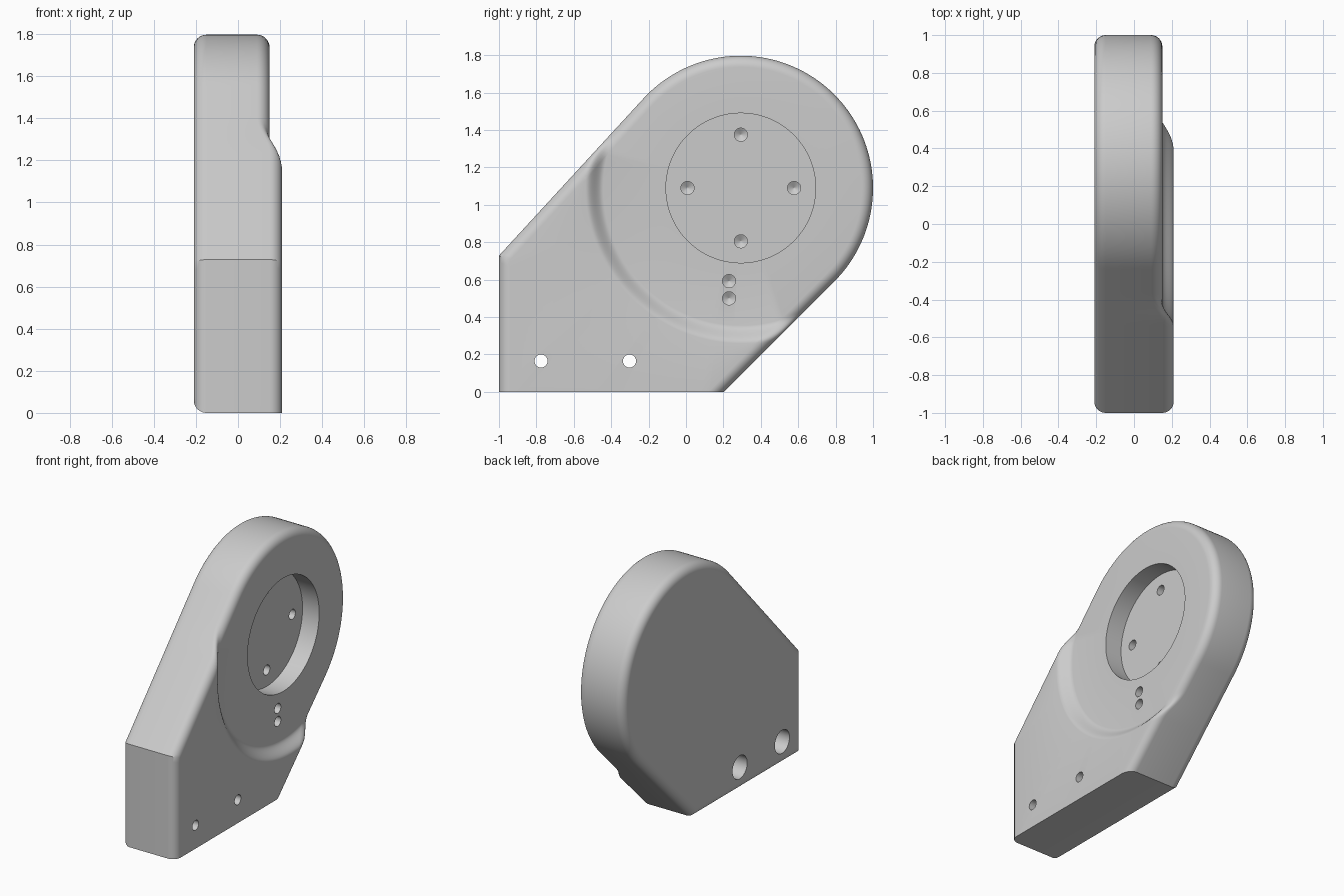
import bpy, bmesh
from math import sin, cos, tan, pi, radians, hypot

old = bpy.data.objects.get("Cube")
if old:
    bpy.data.objects.remove(old)

grey = bpy.data.materials.new("light grey")
grey.use_nodes = True
colour = (0.6, 0.6, 0.6, 1)
grey.diffuse_color = colour
grey.node_tree.nodes["Principled BSDF"].inputs["Base Color"].default_value = colour

CY, CZ, R = 0.293, 1.09, 0.707      # round head, centre and radius
BACK, HEAD, BASE = -0.21, 0.15, 0.21  # depth levels along x
ROUND, BORE, FLOOR = 0.06, 0.4, 0.02
LOW, HIGH = radians(-45), radians(137.4)  # ends of the head arc


def skin(bm, rings):
    """Skin closed rings of points and cap both ends."""
    loops = [[bm.verts.new(p) for p in ring] for ring in rings]
    for a, b in zip(loops, loops[1:]):
        for i in range(len(a)):
            j = (i + 1) % len(a)
            bm.faces.new((a[i], a[j], b[j], b[i]))
    bm.faces.new(loops[0][::-1])
    bm.faces.new(loops[-1])


def finish(bm, name):
    bmesh.ops.remove_doubles(bm, verts=bm.verts[:], dist=1e-5)
    bmesh.ops.recalc_face_normals(bm, faces=bm.faces[:])
    mesh = bpy.data.meshes.new(name)
    bm.to_mesh(mesh)
    bm.free()
    mesh.materials.append(grey)
    obj = bpy.data.objects.new(name, mesh)
    bpy.context.collection.objects.link(obj)
    return obj


def outline(inset, bottom):
    """Side outline in y, z, shrunk by inset, with its own bottom height."""
    r, left = R - inset, -1 + inset
    n = 72
    arc = [(CY + r * cos(LOW + (HIGH - LOW) * i / n),
            CZ + r * sin(LOW + (HIGH - LOW) * i / n)) for i in range(n + 1)]
    start, end = arc[0], arc[-1]
    shoulder = (left, end[1] - (end[0] - left) * tan(HIGH - pi / 2))
    corners = [end, shoulder, (left, bottom),
               (start[0] - start[1] + bottom, bottom), start]
    points = arc[:-1]
    for (a, b), count in zip(zip(corners, corners[1:]), (60, 20, 30, 60)):
        points += [(a[0] + (b[0] - a[0]) * i / count,
                    a[1] + (b[1] - a[1]) * i / count) for i in range(count)]
    return points


def front(y, z):
    """Front surface level: a soft step from the head up to the base."""
    t = min(max((hypot(y - CY, z - CZ) - 0.735) / 0.095, 0), 1)
    return HEAD + (BASE - HEAD) * t * t * (3 - 2 * t)


# Body: bore floor and wall, stepped front, rounded rims, flat back
rim = outline(ROUND, 0)


def circle_ring(radius, level=None):
    ring = []
    for y, z in rim:
        d = hypot(y - CY, z - CZ)
        k = min(radius, d) / d
        y, z = CY + (y - CY) * k, CZ + (z - CZ) * k
        ring.append((front(y, z) if level is None else level, y, z))
    return ring


rings = [circle_ring(BORE, FLOOR), circle_ring(BORE)]
rings += [circle_ring(0.735 + 0.095 * i / 10) for i in range(11)]
STEPS = 8
for i in range(STEPS + 1):
    a = pi / 2 * i / STEPS
    rings.append([(front(y, z) - ROUND * (1 - cos(a)), y, z)
                  for y, z in outline(ROUND * (1 - sin(a)), 0)])
for i in range(STEPS + 1):
    a = pi / 2 * i / STEPS
    inset = ROUND * (1 - cos(a))
    rings.append([(BACK + ROUND * (1 - sin(a)), y, z)
                  for y, z in outline(inset, inset)])
bm = bmesh.new()
skin(bm, rings)
body = finish(bm, "bracket_body")

# Drill shapes: blind holes with a conical end, and counterbored through holes
bm = bmesh.new()


def drill(y, z, profile, sides=32):
    skin(bm, [[(x, y + r * cos(2 * pi * i / sides), z + r * sin(2 * pi * i / sides))
               for i in range(sides)] for r, x in profile])


def blind(y, z, top):
    drill(y, z, [(0.035, top + 0.05), (0.035, top - 0.1), (0.002, top - 0.12)])


for i in range(4):
    blind(CY + 0.285 * cos(i * pi / 2), CZ + 0.285 * sin(i * pi / 2), FLOOR)
for z in (0.5, 0.592):
    blind(0.23, z, HEAD)
for y in (-0.775, -0.302):
    drill(y, 0.165, [(0.035, 0.3), (0.035, BACK + 0.1), (0.082, BACK + 0.1), (0.082, -0.3)])
drills = finish(bm, "hole_cutter")
drills.hide_render = True

# Cut the holes, then smooth
cut = body.modifiers.new("holes", 'BOOLEAN')
cut.operation = 'DIFFERENCE'
cut.solver = 'EXACT'
cut.object = drills
bpy.ops.object.select_all(action='DESELECT')
body.select_set(True)
bpy.context.view_layer.objects.active = body
bpy.ops.object.modifier_apply(modifier=cut.name)
bpy.data.objects.remove(drills)
bpy.ops.object.shade_smooth_by_angle(angle=radians(30))
